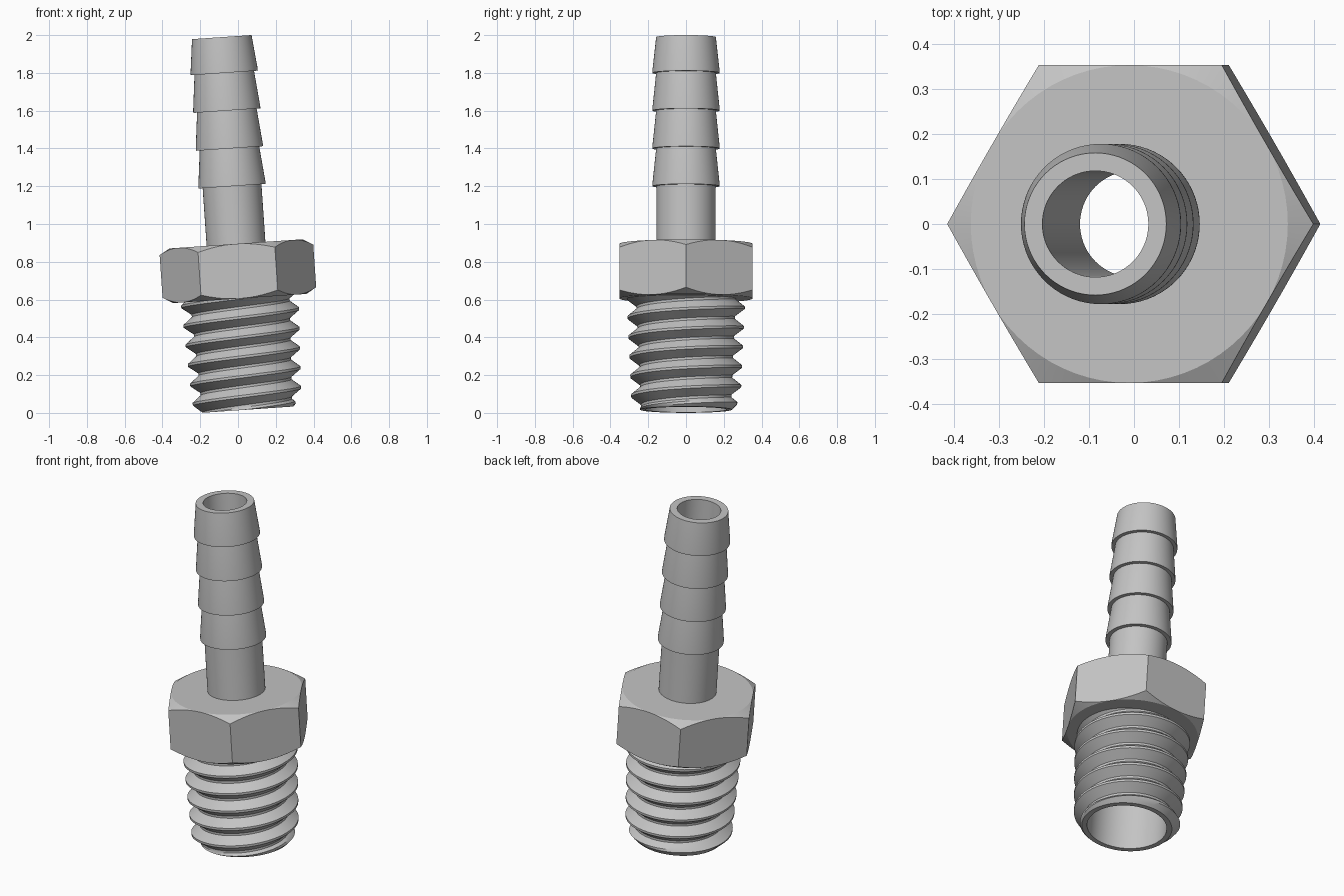
import bpy, bmesh, math
from mathutils import Matrix

if "Cube" in bpy.data.objects:
    bpy.data.objects.remove(bpy.data.objects["Cube"])

TILT = math.radians(-3.94)
PLACE = Matrix.Translation((0.05, 0, 0.017)) @ Matrix.Rotation(TILT, 4, 'Y')
N = 72

metal = bpy.data.materials.new("grey_metal")
metal.diffuse_color = (0.55, 0.55, 0.55, 1)
metal.use_nodes = True
metal.node_tree.nodes["Principled BSDF"].inputs["Base Color"].default_value = metal.diffuse_color


def loft(name, rows, point, angle=20):
    """Skin rings around the axis; point(row, theta) gives (radius, height)."""
    bm = bmesh.new()
    rings = []
    for row in rows:
        ring = []
        for i in range(N + 1):
            t = 2 * math.pi * i / N
            r, s = point(row, t)
            ring.append(bm.verts.new((r * math.cos(t), r * math.sin(t), s)))
        rings.append(ring)
    for a, b in zip(rings, rings[1:]):
        for i in range(N):
            bm.faces.new((a[i], a[i + 1], b[i + 1], b[i]))
    bmesh.ops.remove_doubles(bm, verts=bm.verts, dist=1e-5)
    bm.transform(PLACE)
    me = bpy.data.meshes.new(name)
    bm.to_mesh(me)
    bm.free()
    me.materials.append(metal)
    ob = bpy.data.objects.new(name, me)
    bpy.context.collection.objects.link(ob)
    bpy.ops.object.select_all(action='DESELECT')
    ob.select_set(True)
    bpy.context.view_layer.objects.active = ob
    bpy.ops.object.shade_smooth_by_angle(angle=math.radians(angle))
    return ob


def lathe(name, profile):
    return loft(name, profile, lambda p, t: p)


# Hose tail: plain stem, four barbs, then the end rim
SHAFT, BARB, BORE, TOP = 0.156, 0.178, 0.118, 1.977
tail = [(SHAFT, 0.87)]
steps = [1.186, 1.386, 1.587, 1.787, TOP]
for low, high in zip(steps, steps[1:]):
    tail += [(SHAFT, low), (BARB, low), (BARB, low + 0.012), (SHAFT + 0.002, high)]
tail.append((BORE, TOP))
lathe("hose_tail", tail)

# Stepped bore, narrow above and wide below, with the lower rim
lathe("bore", [(BORE, TOP), (BORE, 0.76), (0.215, 0.76), (0.215, 0), (0.243, 0)])

# Hexagonal nut section with conical corner chamfers
FLAT, LOW, HIGH = 0.353, 0.59, 0.88


def hex_point(row, t):
    kind, s, direction = row
    if kind == "edge":
        a = (t % (math.pi / 3)) - math.pi / 6
        r = FLAT / math.cos(a)
        return r, s + direction * (r - FLAT) * math.tan(math.radians(30))
    return kind, s


loft("hex_nut", [(0.22, LOW, 0), (FLAT, LOW, 0), ("edge", LOW, 1),
                 ("edge", HIGH, -1), (FLAT, HIGH, 0), (0.13, HIGH, 0)], hex_point)

# Tapered helical thread with a chamfered start
PITCH, DEPTH, CREST_AT = 0.104, 0.05, 0.489


def thread_point(k, t):
    turn = t / (2 * math.pi)
    s = min(max(CREST_AT + PITCH * (k / 8 + turn + 0.25), 0), LOW)
    # trapezoid wave: short flat crest and root, straight flanks
    u = ((s - CREST_AT) / PITCH - turn - 0.25) % 1
    d = min(u, 1 - u)
    cut = min(max((d - 1 / 16) / (3 / 8), 0), 1)
    r = 0.287 + 0.045 * s - DEPTH * cut
    return min(r, 0.243 + s), s


# rows are offset by half a step so that they land on the crest and root edges
loft("pipe_thread", [k + 0.5 for k in range(-56, 12)], thread_point, 30)
